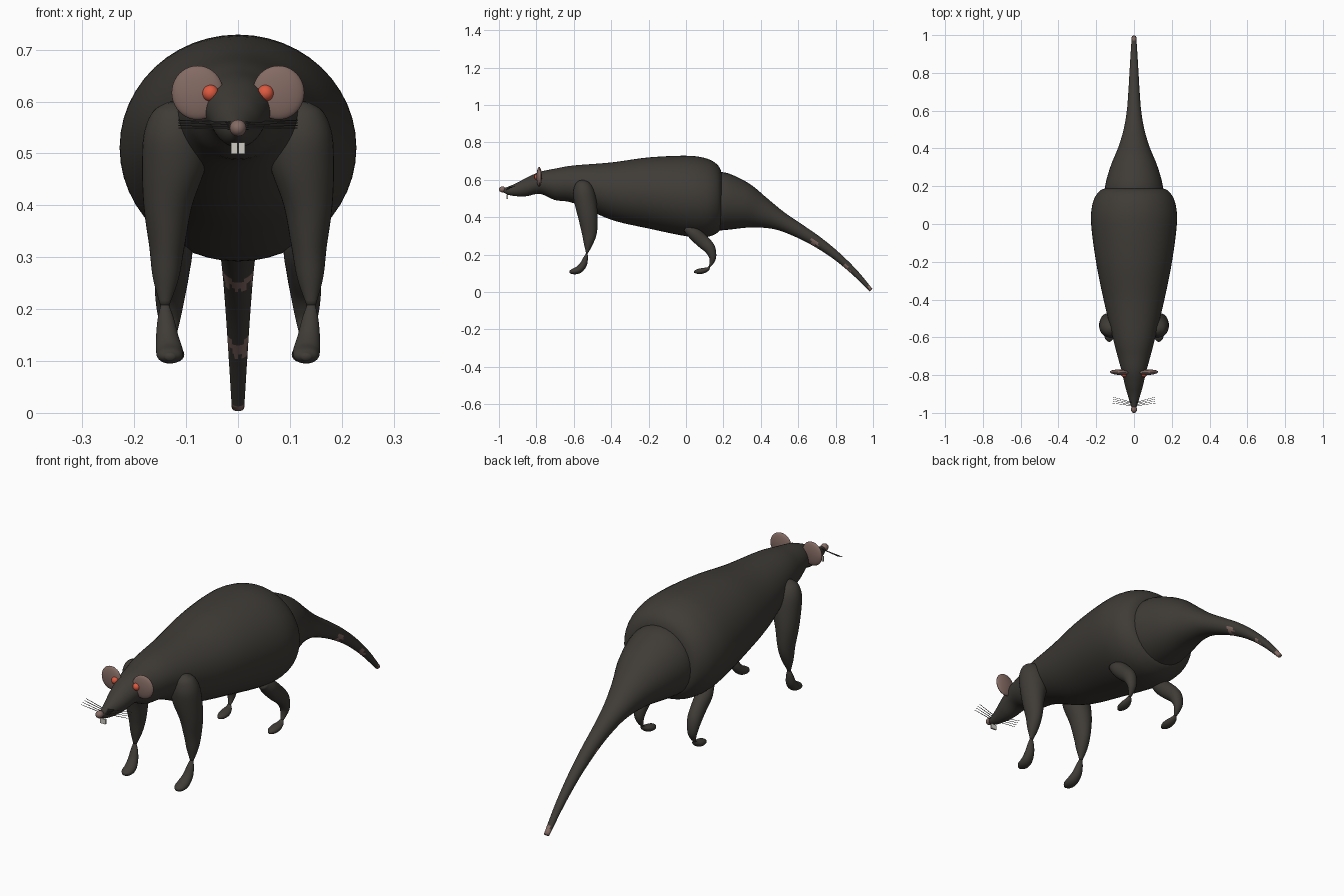
import bpy, bmesh, math
from mathutils import Vector, Matrix

if "Cube" in bpy.data.objects:
    bpy.data.objects.remove(bpy.data.objects["Cube"])


def material(name, rgb):
    m = bpy.data.materials.new(name)
    m.use_nodes = True
    m.diffuse_color = (*rgb, 1)
    m.node_tree.nodes["Principled BSDF"].inputs["Base Color"].default_value = (*rgb, 1)
    return m


FUR = material("dark_fur", (0.05, 0.045, 0.038))
PINK = material("pink_skin", (0.23, 0.145, 0.125))
EYE = material("red_eye", (0.72, 0.1, 0.05))
TOOTH = material("ivory_tooth", (0.62, 0.6, 0.54))
WHISKER = material("grey_whisker", (0.06, 0.06, 0.06))


def finish(name, bm, mats, mirrored=False, smooth=True):
    bmesh.ops.recalc_face_normals(bm, faces=bm.faces)
    for f in bm.faces:
        f.smooth = smooth
    mesh = bpy.data.meshes.new(name)
    bm.to_mesh(mesh)
    bm.free()
    for m in mats:
        mesh.materials.append(m)
    obj = bpy.data.objects.new(name, mesh)
    bpy.context.collection.objects.link(obj)
    if mirrored:
        mod = obj.modifiers.new("mirror", "MIRROR")
        mod.use_mirror_merge = False
    return obj


def spline(points, steps):
    """Catmull-Rom samples through a list of stations."""
    pts = [Vector(p) for p in points]
    ext = [2 * pts[0] - pts[1]] + pts + [2 * pts[-1] - pts[-2]]
    out = []
    for a, b, c, d in zip(ext, ext[1:], ext[2:], ext[3:]):
        for i in range(steps):
            t = i / steps
            out.append(0.5 * (2 * b + (c - a) * t + (2 * a - 5 * b + 4 * c - d) * t * t
                              + (3 * b - a - 3 * c + d) * t ** 3))
    return out + [pts[-1]]


def loft(stations, sides=32, steps=6, upright=False):
    """Skin elliptical rings; station = x, y, z, half width, half depth."""
    rows = spline(stations, steps)
    bm = bmesh.new()
    rings = []
    for i, r in enumerate(rows):
        near, far = rows[max(i - 1, 0)], rows[min(i + 1, len(rows) - 1)]
        t = Vector((0, far[1] - near[1], far[2] - near[2])).normalized()
        n = Vector((0, 0, 1)) if upright else Vector((0, -t.z, t.y))
        ring = []
        for k in range(sides):
            a = math.tau * k / sides
            ring.append(bm.verts.new(Vector(r[:3]) + Vector((max(r[3], 0.001) * math.cos(a), 0, 0))
                                     + n * max(r[4], 0.001) * math.sin(a)))
        rings.append(ring)
    for p, q in zip(rings, rings[1:]):
        for k in range(sides):
            j = (k + 1) % sides
            bm.faces.new((p[k], p[j], q[j], q[k]))
    bm.faces.new(rings[0])
    bm.faces.new(rings[-1])
    return bm


def ellipsoid(centre, radii, turn=0):
    bm = bmesh.new()
    m = Matrix.Translation(centre) @ Matrix.Rotation(turn, 4, "Z") @ Matrix.Diagonal((*radii, 1))
    bmesh.ops.create_uvsphere(bm, u_segments=32, v_segments=20, radius=1, matrix=m)
    return bm


# Body, neck and head as one tapering form
finish("body", loft([
    (0, -0.985, 0.546, 0.008, 0.008),
    (0, -0.95, 0.542, 0.020, 0.022),
    (0, -0.90, 0.549, 0.035, 0.037),
    (0, -0.85, 0.563, 0.049, 0.050),
    (0, -0.78, 0.584, 0.065, 0.059),
    (0, -0.70, 0.576, 0.087, 0.084),
    (0, -0.60, 0.576, 0.113, 0.101),
    (0, -0.40, 0.540, 0.161, 0.153),
    (0, -0.20, 0.530, 0.201, 0.190),
    (0, 0.00, 0.514, 0.227, 0.215),
    (0, 0.10, 0.505, 0.221, 0.212),
    (0, 0.16, 0.500, 0.195, 0.188),
    (0, 0.188, 0.495, 0.155, 0.150),
    (0, 0.192, 0.490, 0.080, 0.080),
], sides=48, upright=True), [FUR])

# Tail, with bare ragged patches along its upper side
bm = loft([
    (0, 0.14, 0.487, 0.150, 0.156),
    (0, 0.20, 0.482, 0.153, 0.155),
    (0, 0.30, 0.460, 0.126, 0.127),
    (0, 0.40, 0.425, 0.085, 0.085),
    (0, 0.50, 0.382, 0.055, 0.052),
    (0, 0.60, 0.330, 0.038, 0.038),
    (0, 0.70, 0.270, 0.030, 0.030),
    (0, 0.80, 0.197, 0.024, 0.023),
    (0, 0.90, 0.107, 0.018, 0.017),
    (0, 0.99, 0.010, 0.012, 0.010),
], sides=32, steps=10)
bm.normal_update()
bm.faces.ensure_lookup_table()
for f in bm.faces:
    c = f.calc_center_median()
    jag = 0.018 * (int((c.x + 0.1) * 120) % 2)
    upper = f.normal.z > 0.1
    f.material_index = int(upper and (0.67 < c.y < 0.69 + jag or 0.845 < c.y < 0.865 + jag)
                           or c.y > 0.975)
finish("tail", bm, [FUR, PINK])

# Legs pinch to a thin ankle above each foot
finish("front_legs", loft([
    (0.125, -0.56, 0.598, 0.012, 0.012),
    (0.122, -0.557, 0.580, 0.042, 0.038),
    (0.122, -0.548, 0.540, 0.059, 0.056),
    (0.123, -0.537, 0.480, 0.062, 0.059),
    (0.135, -0.524, 0.400, 0.047, 0.052),
    (0.137, -0.517, 0.320, 0.034, 0.041),
    (0.139, -0.522, 0.260, 0.025, 0.025),
    (0.141, -0.530, 0.205, 0.008, 0.004),
], steps=5), [FUR], mirrored=True)
finish("front_feet", loft([
    (0.141, -0.530, 0.208, 0.008, 0.004),
    (0.139, -0.537, 0.180, 0.016, 0.013),
    (0.136, -0.550, 0.145, 0.022, 0.019),
    (0.132, -0.575, 0.119, 0.026, 0.020),
    (0.131, -0.605, 0.110, 0.023, 0.015),
    (0.131, -0.623, 0.108, 0.008, 0.006),
], steps=5), [FUR], mirrored=True)
finish("hind_legs", loft([
    (0.120, 0.00, 0.345, 0.020, 0.020),
    (0.122, 0.04, 0.315, 0.034, 0.034),
    (0.125, 0.085, 0.275, 0.032, 0.036),
    (0.130, 0.125, 0.235, 0.030, 0.031),
    (0.132, 0.142, 0.190, 0.023, 0.020),
    (0.131, 0.138, 0.160, 0.015, 0.012),
    (0.130, 0.125, 0.135, 0.007, 0.004),
], steps=5), [FUR], mirrored=True)
finish("hind_feet", loft([
    (0.130, 0.126, 0.137, 0.007, 0.004),
    (0.128, 0.115, 0.123, 0.016, 0.010),
    (0.126, 0.090, 0.114, 0.022, 0.015),
    (0.125, 0.062, 0.110, 0.019, 0.013),
    (0.125, 0.043, 0.108, 0.006, 0.005),
], steps=5), [FUR], mirrored=True)

# Face details
finish("ears", ellipsoid((0.078, -0.785, 0.617), (0.05, 0.014, 0.052), 0.05), [PINK], mirrored=True)
finish("eyes", ellipsoid((0.053, -0.795, 0.616), (0.016, 0.016, 0.016)), [EYE], mirrored=True)
finish("nose", ellipsoid((0, -0.982, 0.549), (0.016, 0.018, 0.016)), [PINK])

bm = bmesh.new()
bmesh.ops.create_cube(bm, size=1, matrix=Matrix.Translation((0.0072, -0.957, 0.51))
                      @ Matrix.Diagonal((0.013, 0.008, 0.022, 1)))
finish("front_teeth", bm, [TOOTH], mirrored=True, smooth=False)

# Fanned whiskers
bm = bmesh.new()
for i in range(4):
    start = Vector((0.008, -0.963 + 0.006 * i, 0.548 + 0.004 * i))
    end = Vector((0.115, -0.948 + 0.011 * i, 0.549 + 0.005 * i))
    along = end - start
    m = Matrix.Translation((start + end) / 2) @ along.to_track_quat("Z", "Y").to_matrix().to_4x4()
    bmesh.ops.create_cone(bm, cap_ends=True, segments=6, radius1=0.0016, radius2=0.001,
                          depth=along.length, matrix=m)
finish("whiskers", bm, [WHISKER], mirrored=True)
